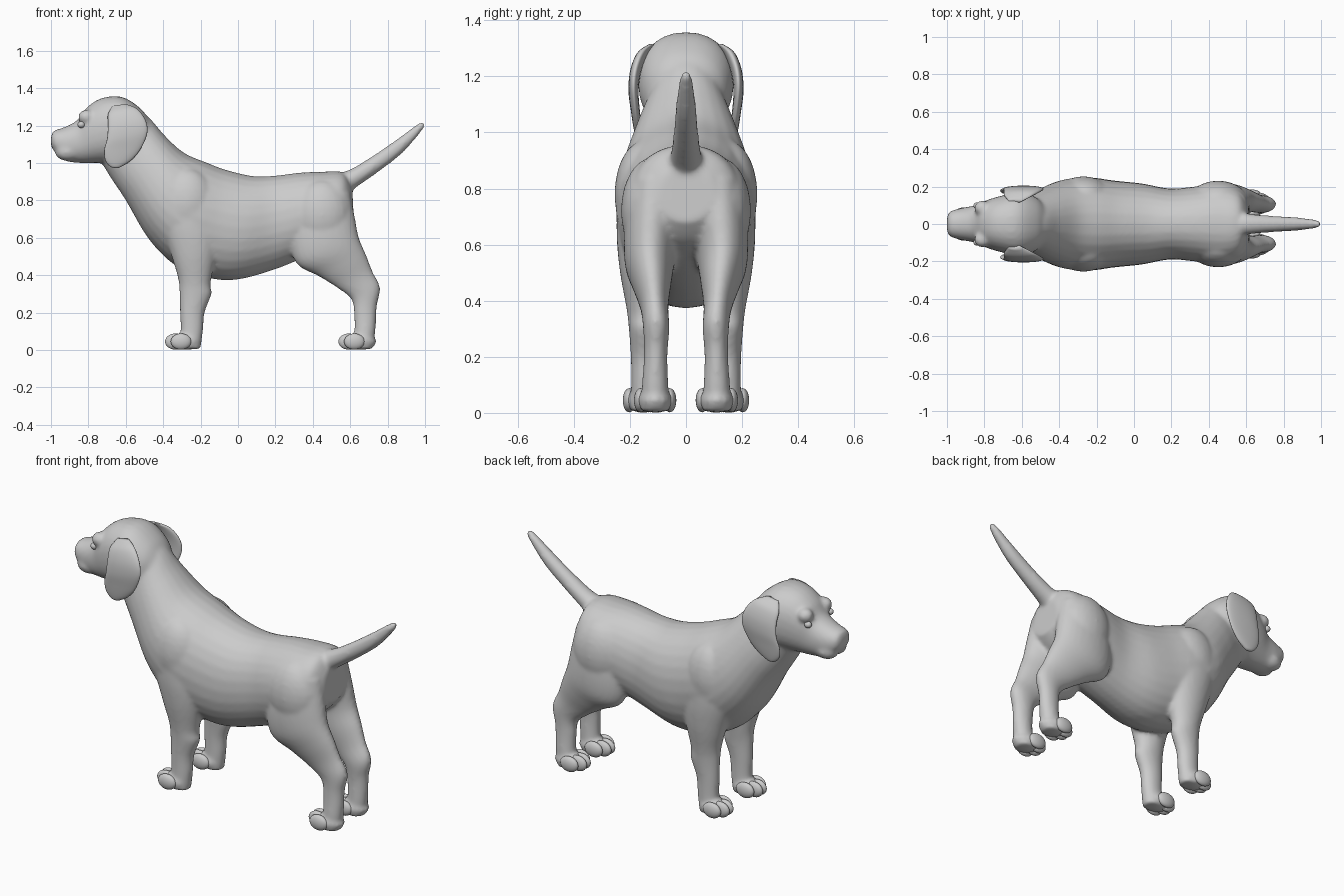
import bpy, bmesh, math
from mathutils import Vector, Matrix


def spline(rows, steps=5):
    """Smooth Catmull-Rom interpolation of rows of numbers."""
    out = []
    n = len(rows)
    for i in range(n - 1):
        p = [rows[max(0, min(n - 1, i + k))] for k in (-1, 0, 1, 2)]
        for s in range(steps):
            t = s / steps
            out.append([0.5 * (2 * b + (c - a) * t + (2 * a - 5 * b + 4 * c - d) * t * t
                               + (3 * b - a - 3 * c + d) * t ** 3) for a, b, c, d in zip(*p)])
    out.append(rows[-1])
    return out


def loft(bm, rows, side=1, power=2.0, segs=28):
    """Skin rings; each row = edge A (x, z), edge B (x, z), centre y, half width."""
    rings = []
    for ax, az, bx, bz, y, w in spline(rows):
        ring = []
        for k in range(segs):
            a = 2 * math.pi * k / segs
            c, s = math.cos(a), math.sin(a)
            c = math.copysign(abs(c) ** (2 / power), c)
            s = math.copysign(abs(s) ** (2 / power), s)
            ring.append(bm.verts.new(((ax + bx) / 2 + c * (ax - bx) / 2, side * (y + s * w),
                                      (az + bz) / 2 + c * (az - bz) / 2)))
        rings.append(ring)
    for r, q in zip(rings, rings[1:]):
        for k in range(segs):
            j = (k + 1) % segs
            bm.faces.new((r[k], r[j], q[j], q[k]))
    bm.faces.new(rings[0])
    bm.faces.new(rings[-1])


def ball(bm, centre, radii):
    m = Matrix.Translation(centre) @ Matrix.Diagonal((*radii, 1))
    bmesh.ops.create_uvsphere(bm, u_segments=24, v_segments=14, radius=1, matrix=m)


def finish(bm, name):
    bmesh.ops.recalc_face_normals(bm, faces=bm.faces[:])
    for f in bm.faces:
        f.smooth = True
    me = bpy.data.meshes.new(name)
    bm.to_mesh(me)
    bm.free()
    ob = bpy.data.objects.new(name, me)
    bpy.context.collection.objects.link(ob)
    return ob


torso = [
    (-.55, 1.30, -.74, 1.02, 0, .13), (-.47, 1.237, -.68, .92, 0, .142),
    (-.39, 1.145, -.60, .80, 0, .185), (-.29, 1.055, -.475, .59, 0, .235),
    (-.17, 1.003, -.325, .445, 0, .25), (-.06, .962, -.15, .383, 0, .232),
    (.08, .930, 0, .377, 0, .217), (.20, .932, .18, .425, 0, .190),
    (.33, .948, .32, .48, 0, .20), (.45, .953, .46, .55, 0, .212),
    (.56, .95, .56, .61, 0, .18), (.61, .88, .62, .68, 0, .10)]
head = [
    (-1.0, 1.14, -1.0, 1.09, 0, .04), (-.985, 1.172, -.975, 1.053, 0, .068),
    (-.93, 1.19, -.92, 1.01, 0, .085), (-.86, 1.228, -.84, 1.0, 0, .10),
    (-.81, 1.295, -.76, 1.0, 0, .128), (-.73, 1.346, -.68, 1.0, 0, .152),
    (-.62, 1.353, -.60, 1.0, 0, .17), (-.52, 1.29, -.52, 1.02, 0, .14),
    (-.46, 1.21, -.47, 1.08, 0, .08)]
tail = [
    (.51, .94, .56, .80, 0, .075), (.60, .965, .62, .86, 0, .056),
    (.72, 1.037, .75, .952, 0, .044), (.85, 1.127, .878, 1.052, 0, .036),
    (.96, 1.208, .978, 1.165, 0, .023), (.995, 1.222, 1.0, 1.20, 0, .011)]
front_leg = [
    (-.42, .86, -.14, .90, .13, .10), (-.41, .68, -.10, .68, .15, .098),
    (-.355, .50, -.11, .54, .155, .083), (-.32, .38, -.146, .36, .15, .062),
    (-.313, .30, -.141, .30, .15, .054), (-.31, .20, -.178, .20, .15, .047),
    (-.308, .10, -.187, .10, .15, .046), (-.315, .005, -.20, .005, .15, .05)]
hind_leg = [
    (.33, .80, .60, .84, .11, .09), (.28, .62, .625, .71, .122, .098),
    (.31, .465, .647, .60, .130, .088), (.43, .395, .685, .51, .122, .068),
    (.53, .332, .72, .42, .113, .05), (.605, .272, .76, .332, .106, .047),
    (.62, .19, .742, .23, .108, .042), (.622, .10, .735, .10, .11, .047),
    (.61, .005, .72, .005, .11, .055)]
ear = [
    (-.67, 1.305, -.60, 1.315, .125, .012), (-.695, 1.26, -.54, 1.29, .157, .02),
    (-.695, 1.20, -.495, 1.23, .18, .02), (-.70, 1.13, -.485, 1.16, .187, .018),
    (-.715, 1.07, -.52, 1.075, .18, .016), (-.71, 1.015, -.57, 1.015, .172, .015),
    (-.685, .982, -.62, .982, .167, .012), (-.66, .973, -.64, .973, .166, .005)]

# Body: torso, head, tail and legs fused into one skin
bm = bmesh.new()
loft(bm, torso, power=2.1)
loft(bm, head, power=2.25)
loft(bm, tail)
for s in (1, -1):
    loft(bm, front_leg, s)
    loft(bm, hind_leg, s)
    ball(bm, (-.81, s * .085, 1.245), (.045, .04, .04))    # brow
    ball(bm, (-.91, s * .035, 1.06), (.07, .055, .05))     # upper lip
    ball(bm, (-.28, s * .15, .045), (.085, .062, .045))    # front paw
    ball(bm, (.655, s * .11, .045), (.085, .062, .045))    # hind paw
    ball(bm, (-.27, s * .15, .78), (.15, .105, .19))       # shoulder
    ball(bm, (.45, s * .12, .72), (.16, .112, .19))        # haunch
body = finish(bm, "body")
rm = body.modifiers.new("fuse", 'REMESH')
rm.mode = 'VOXEL'
rm.voxel_size = .011
rm.use_smooth_shade = True
sm = body.modifiers.new("soften", 'SMOOTH')
sm.factor = .5
sm.iterations = 7

# Ears, eyes and toes, mirrored left and right
for s, label in ((1, "left"), (-1, "right")):
    bm = bmesh.new()
    loft(bm, ear, s, power=2.2)
    finish(bm, label + "_ear")

    bm = bmesh.new()
    ball(bm, (-.838, s * .098, 1.205), (.02, .018, .018))
    finish(bm, label + "_eye")

    for part, x, y in (("front", -.335, .15), ("hind", .592, .11)):
        bm = bmesh.new()
        for k, back in ((-1.5, .03), (-.5, 0), (.5, 0), (1.5, .03)):
            ball(bm, (x + back, s * (y + k * .035), .045), (.055, .023, .043))
        finish(bm, f"{label}_{part}_toes")
